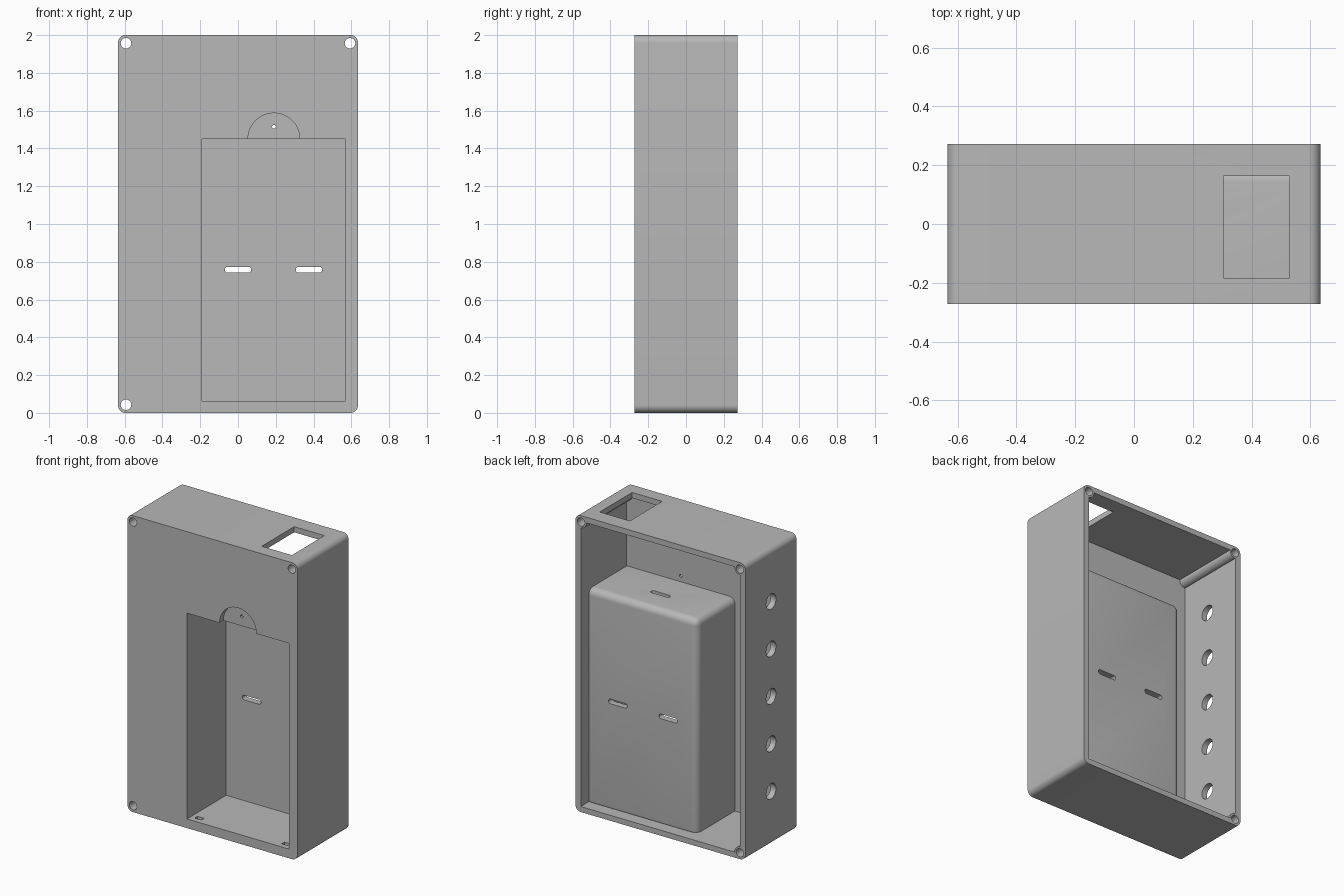
import bpy, bmesh
from math import pi
from mathutils import Matrix, Vector

cube = bpy.data.objects.get("Cube")
if cube:
    bpy.data.objects.remove(cube, do_unlink=True)

grey = bpy.data.materials.new("plain_grey")
grey.use_nodes = True
colour = (0.48, 0.48, 0.48, 1)
grey.diffuse_color = colour
grey.node_tree.nodes["Principled BSDF"].inputs["Base Color"].default_value = colour


def make(name, bm):
    mesh = bpy.data.meshes.new(name)
    bmesh.ops.recalc_face_normals(bm, faces=bm.faces[:])
    bm.to_mesh(mesh)
    bm.free()
    mesh.materials.append(grey)
    obj = bpy.data.objects.new(name, mesh)
    bpy.context.collection.objects.link(obj)
    return obj


def block(name, x, y, z, radius=0, axes="", segments=8):
    """Box between limits; edges running along the listed axes are rounded."""
    bm = bmesh.new()
    bmesh.ops.create_cube(bm, size=1)
    for v in bm.verts:
        v.co = Vector([(a + b) / 2 + c * (b - a) for (a, b), c in zip((x, y, z), v.co)])
    if radius:
        chosen = []
        for e in bm.edges:
            d = e.verts[0].co - e.verts[1].co
            if "xyz"[max(range(3), key=lambda i: abs(d[i]))] in axes:
                chosen.append(e)
        bmesh.ops.bevel(bm, geom=chosen, offset=radius, segments=segments,
                        profile=0.5, affect='EDGES')
    return make(name, bm)


def rod(name, centre, radius, length, axis, segments=32):
    bm = bmesh.new()
    bmesh.ops.create_cone(bm, cap_ends=True, segments=segments,
                          radius1=radius, radius2=radius, depth=length)
    turn = Matrix.Rotation(pi / 2, 4, 'X' if axis == "y" else 'Y')
    bmesh.ops.transform(bm, verts=bm.verts[:], matrix=Matrix.Translation(centre) @ turn)
    return make(name, bm)


def combine(target, tool, operation):
    mod = target.modifiers.new(operation.lower(), 'BOOLEAN')
    mod.operation = operation
    mod.solver = 'EXACT'
    mod.object = tool
    bpy.context.view_layer.objects.active = target
    bpy.ops.object.modifier_apply(modifier=mod.name)
    bpy.data.objects.remove(tool, do_unlink=True)


def add(tool):
    combine(case, tool, 'UNION')


def cut(tool):
    combine(case, tool, 'DIFFERENCE')


W, D, H = 0.635, 0.272, 2.0
POCKET_X = 0.19          # centre line of the front pocket

# Open-backed shell with rounded corners
case = block("case", (-W, W), (-D, D), (0, H), 0.04, "y")
cut(block("cavity", (-0.595, 0.595), (-0.215, 0.4), (0.037, 1.962)))

# Rounded housing around the front pocket
add(block("pocket_housing", (-0.216, 0.625), (-0.265, 0.188), (0.005, 1.476), 0.045, "xyz", 6))

# Corner bosses with screw holes
for x, z in ((-0.593, 1.957), (0.593, 1.957), (-0.593, 0.043)):
    add(rod("corner_boss", (x, 0.011, z), 0.04, 0.522, "y"))
    cut(rod("screw_hole", (x, 0, z), 0.028, 1, "y"))

# Front pocket, finger notch above it and its pin hole
cut(block("pocket", (-0.19, 0.57), (-0.4, 0.145), (0.062, 1.45)))
cut(rod("finger_notch", (POCKET_X, -0.3, 1.45), 0.137, 0.136, "y", 64))
cut(rod("pin_hole", (POCKET_X, -0.25, 1.515), 0.01, 0.15, "y", 16))

# Cable slots in the pocket back and top
for x in (0, 0.376):
    cut(block("back_slot", (x - 0.07, x + 0.07), (0.1, 0.25), (0.742, 0.773), 0.015, "y", 6))
cut(block("top_slot", (0.12, 0.26), (-0.015, 0.016), (1.4, 1.55), 0.015, "z", 6))

# Small catch recesses in the pocket floor
for side in (-1, 1):
    x = POCKET_X + side * 0.325
    cut(block("catch_recess", (x - 0.025, x + 0.025), (-0.235, -0.205), (0.04, 0.1)))

# Window in the top and row of holes in one side
cut(block("top_window", (0.305, 0.53), (-0.183, 0.163), (1.9, 2.1)))
for i in range(5):
    cut(rod("side_hole", (-W, 0, 0.365 + 0.32 * i), 0.052, 0.2, "x"))

# Smooth rounded parts, keep hard edges
bpy.ops.object.select_all(action='DESELECT')
case.select_set(True)
bpy.context.view_layer.objects.active = case
bpy.ops.object.shade_smooth_by_angle(angle=pi / 6)
